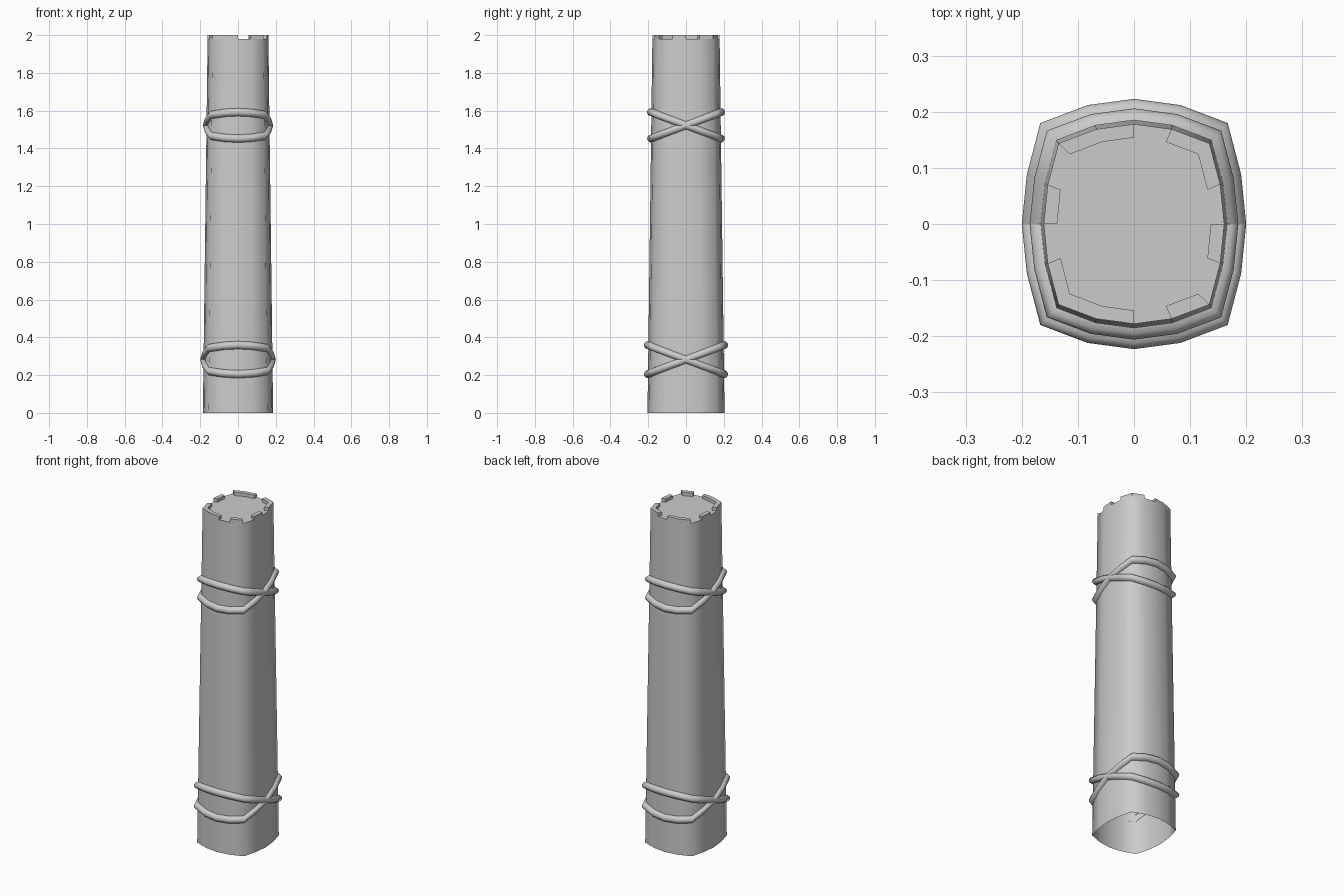
import bpy, bmesh, math

if "Cube" in bpy.data.objects:
    bpy.data.objects.remove(bpy.data.objects["Cube"])

# rounded-square cross-section: one quadrant mirrored to 16 points
Q = [(1, 0), (0.955, 0.395), (0.835, 0.807), (0.415, 0.95)]
SECTION = Q + [(0, 1)] + [(-x, y) for x, y in Q[:0:-1]]
SECTION += [(-x, -y) for x, y in SECTION]
N = len(SECTION)
BASE, TOP, RIM, HEIGHT = (0.186, 0.204), (0.161, 0.178), 1.98, 2.0


def finish(bm, name, angle):
    bmesh.ops.recalc_face_normals(bm, faces=bm.faces)
    me = bpy.data.meshes.new(name)
    bm.to_mesh(me)
    bm.free()
    ob = bpy.data.objects.new(name, me)
    bpy.context.collection.objects.link(ob)
    bpy.ops.object.select_all(action='DESELECT')
    ob.select_set(True)
    bpy.context.view_layer.objects.active = ob
    bpy.ops.object.shade_smooth_by_angle(angle=math.radians(angle))
    return ob


def ring(bm, size, z):
    return [bm.verts.new((x * size[0], y * size[1], z)) for x, y in SECTION]


def bridge(bm, a, b):
    for i in range(N):
        j = (i + 1) % N
        bm.faces.new((a[i], a[j], b[j], b[i]))


# tapered shaft, open underneath, capped at the top
bm = bmesh.new()
low, high = ring(bm, BASE, 0), ring(bm, TOP, RIM)
bridge(bm, low, high)
bm.faces.new(high)
finish(bm, "shaft", 60)

# broken raised rim: blocks on some of the section's sides
bm = bmesh.new()
for run in [(1, 2), (4, 5), (7,), (9, 10, 11), (13,), (15,)]:
    cols = []
    for i in list(run) + [run[-1] + 1]:
        x, y = SECTION[i % N]
        cols.append([bm.verts.new((x * (TOP[0] - d), y * (TOP[1] - d), z))
                     for d, z in ((0, RIM), (0, HEIGHT), (0.024, HEIGHT), (0.024, RIM))])
    for a, b in zip(cols, cols[1:]):
        for k in range(3):
            bm.faces.new((a[k], a[k + 1], b[k + 1], b[k]))
    bm.faces.new(cols[0])
    bm.faces.new(cols[-1])
finish(bm, "rim_teeth", 30)


# half-round rope loops, tilted in opposite ways so they cross at the sides
def rope(name, size, z_mid, tilt, r=0.021, steps=6):
    bm = bmesh.new()
    rows = []
    for k in range(steps + 1):
        a = math.pi * (k / steps - 0.5)
        d = r * (1 - math.cos(a))
        row = ring(bm, (size[0] - d, size[1] - d), z_mid + r * math.sin(a))
        for v, (x, y) in zip(row, SECTION):
            v.co.z += tilt * y
        rows.append(row)
    for a, b in zip(rows, rows[1:]):
        bridge(bm, a, b)
    finish(bm, name, 60)


for label, size, z, tilt in (("lower", (0.2, 0.223), 0.282, 0.077),
                             ("upper", (0.186, 0.206), 1.522, 0.07)):
    rope(label + "_rope_a", size, z, tilt)
    rope(label + "_rope_b", size, z, -tilt)
